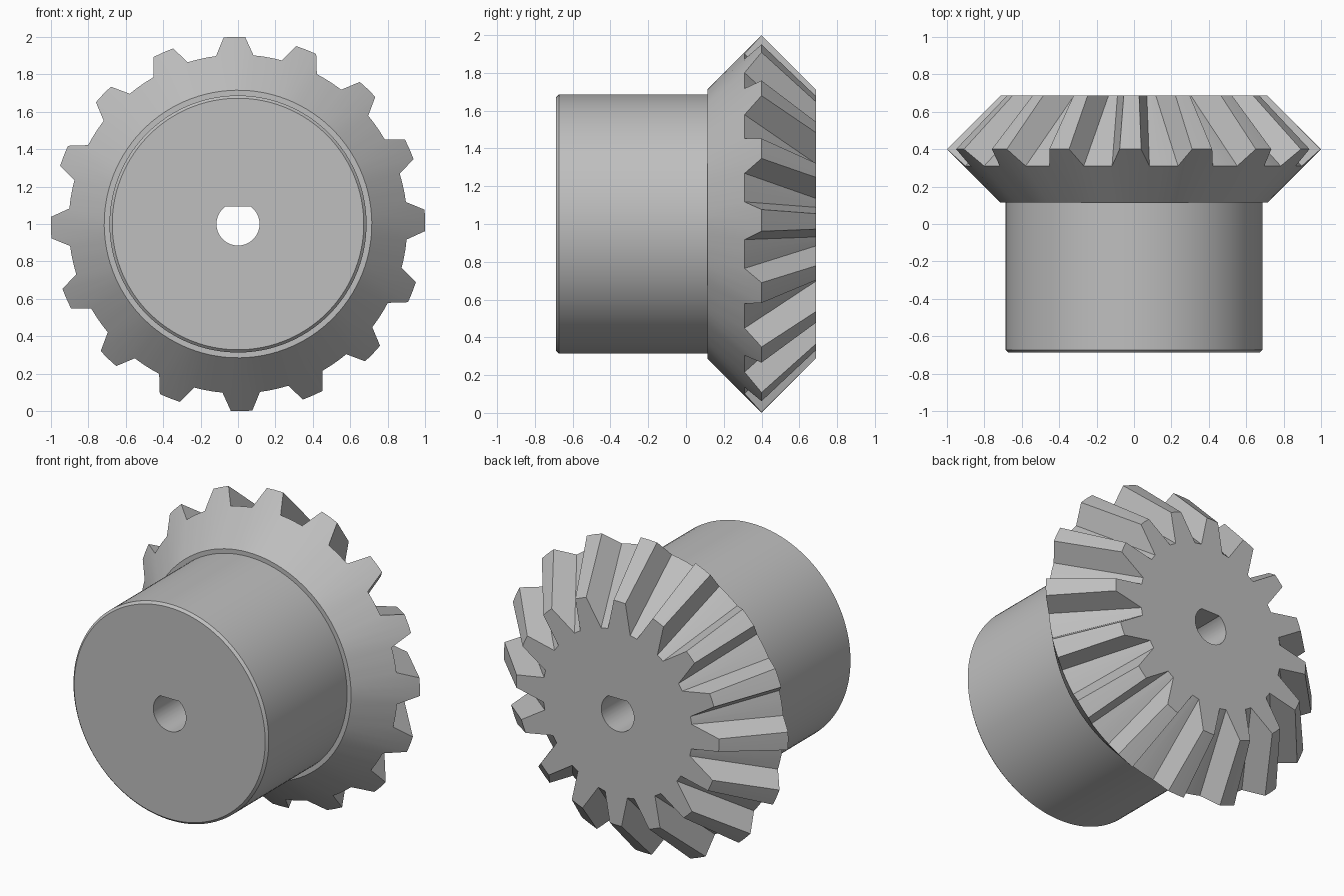
import bpy
import bmesh
from math import radians, degrees, sin, cos, acos

cube = bpy.data.objects.get("Cube")
if cube:
    bpy.data.objects.remove(cube, do_unlink=True)

TEETH = 16
PITCH = 360 / TEETH
TILT = -1.1          # angular offset of the first tooth
TIP_HALF = 3.3       # half angle of a tooth's top land
BORE_R, FLAT_H = 0.115, 0.094
HUB_R, FRONT_Y, BACK_Y, STEP_Y = 0.687, -0.687, 0.687, 0.115

steel = bpy.data.materials.new("grey_steel")
steel.use_nodes = True
colour = (0.52, 0.52, 0.52, 1)
steel.diffuse_color = colour
steel.node_tree.nodes["Principled BSDF"].inputs["Base Color"].default_value = colour


def tooth_angles(root_half):
    """Angles round the wheel: three on each tip, four across each valley."""
    gap = (PITCH - 2 * root_half) / 3
    one = [-TIP_HALF, 0, TIP_HALF] + [root_half + gap * i for i in range(4)]
    return [TILT + PITCH * t + a for t in range(TEETH) for a in one]


def ring(angles, radius, y):
    return [(radius * sin(radians(a)), y, 1 + radius * cos(radians(a))) for a in angles]


def toothed_ring(angles, tip, root):
    """Ring that alternates between (radius, y) of the tip and of the root."""
    return [ring([a], *(tip if i % 7 < 3 else root))[0] for i, a in enumerate(angles)]


def bore_ring(angles, y):
    """D-shaped ring with its flat on top and two exact corners."""
    angles = list(angles)
    corner = degrees(acos(FLAT_H / BORE_R))
    for target in (corner, 360 - corner):
        k = min(range(len(angles)), key=lambda i: abs(angles[i] - target))
        angles[k] = target
    points = []
    for a in angles:
        c = cos(radians(a))
        r = FLAT_H / c if c > FLAT_H / BORE_R else BORE_R
        points += ring([a], r, y)
    return points


def loft(name, rings):
    """Skin a series of rings that have equal point counts."""
    bm = bmesh.new()
    loops = [[bm.verts.new(p) for p in r] for r in rings]
    for a, b in zip(loops, loops[1:]):
        for i in range(len(a)):
            j = (i + 1) % len(a)
            bm.faces.new((a[i], a[j], b[j], b[i]))
    mesh = bpy.data.meshes.new(name)
    bm.to_mesh(mesh)
    bm.free()
    obj = bpy.data.objects.new(name, mesh)
    bpy.context.collection.objects.link(obj)
    mesh.materials.append(steel)
    bpy.ops.object.select_all(action='DESELECT')
    obj.select_set(True)
    bpy.context.view_layer.objects.active = obj
    bpy.ops.object.shade_smooth_by_angle(angle=radians(25))
    return obj


outer = tooth_angles(6.35)   # large end of the teeth
inner = tooth_angles(8.6)    # small end of the teeth

# Bevelled wheel: shoulder, back cone, teeth and rear face
loft("gear_wheel", [
    ring(outer, HUB_R, STEP_Y),
    ring(outer, 0.715, STEP_Y),
    toothed_ring(outer, (1.0, 0.40), (0.905, 0.31)),
    toothed_ring(inner, (0.713, BACK_Y), (0.525, BACK_Y)),
    bore_ring(inner, BACK_Y),
])

# Hub: shaft bore, front face, chamfer and cylindrical side
loft("hub", [
    bore_ring(inner, BACK_Y),
    bore_ring(inner, FRONT_Y),
    ring(outer, HUB_R - 0.015, FRONT_Y),
    ring(outer, HUB_R, FRONT_Y + 0.015),
    ring(outer, HUB_R, STEP_Y),
])
